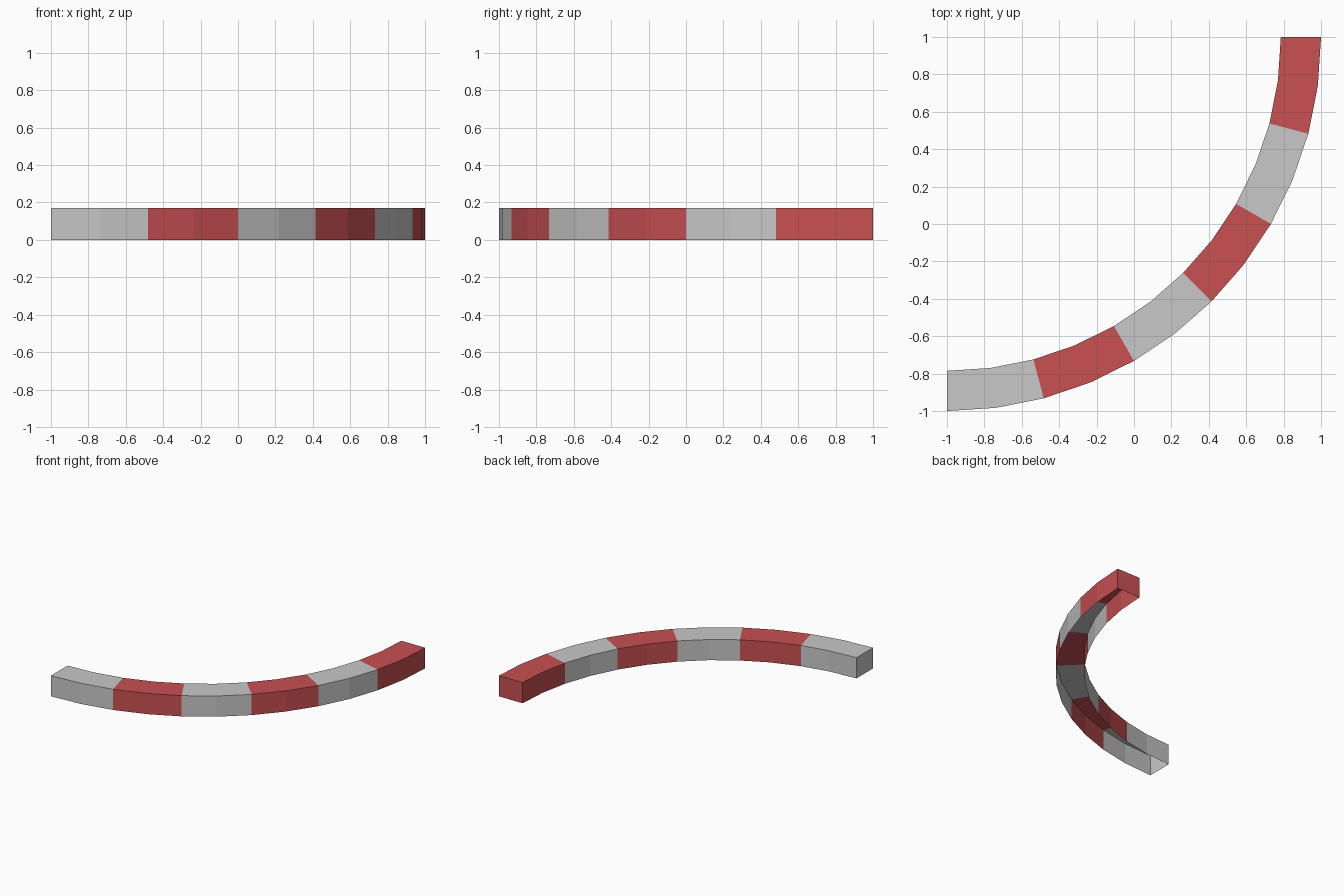
import bpy, math

if "Cube" in bpy.data.objects:
    bpy.data.objects.remove(bpy.data.objects["Cube"])

R_OUT, R_IN, HEIGHT, STEPS = 2.0, 1.785, 0.17, 12


def material(name, rgb):
    m = bpy.data.materials.new(name)
    m.diffuse_color = (*rgb, 1)
    m.use_nodes = True
    m.node_tree.nodes["Principled BSDF"].inputs["Base Color"].default_value = m.diffuse_color
    return m


# Quarter ring of kerb, open underneath, centred on (-1, 1)
verts, faces, colours = [], [], []
for i in range(STEPS + 1):
    a = math.radians(90 * i / STEPS)
    for r, z in ((R_OUT, 0), (R_OUT, HEIGHT), (R_IN, HEIGHT), (R_IN, 0)):
        verts.append((-1 + r * math.sin(a), 1 - r * math.cos(a), z))

for i in range(STEPS):
    for k in range(3):  # outer wall, top, inner wall
        p = 4 * i + k
        faces.append((p, p + 4, p + 5, p + 1))
        colours.append((i // 2) % 2)  # stripe changes every two segments

# End caps
e = 4 * STEPS
faces += [(0, 1, 2, 3), (e + 3, e + 2, e + 1, e)]
colours += [0, 1]

mesh = bpy.data.meshes.new("curved_kerb")
mesh.from_pydata(verts, [], faces)
mesh.materials.append(material("pale grey", (0.58, 0.58, 0.58)))
mesh.materials.append(material("red", (0.58, 0.08, 0.085)))
for poly, c in zip(mesh.polygons, colours):
    poly.material_index = c
mesh.update()
bpy.context.collection.objects.link(bpy.data.objects.new("curved_kerb", mesh))
